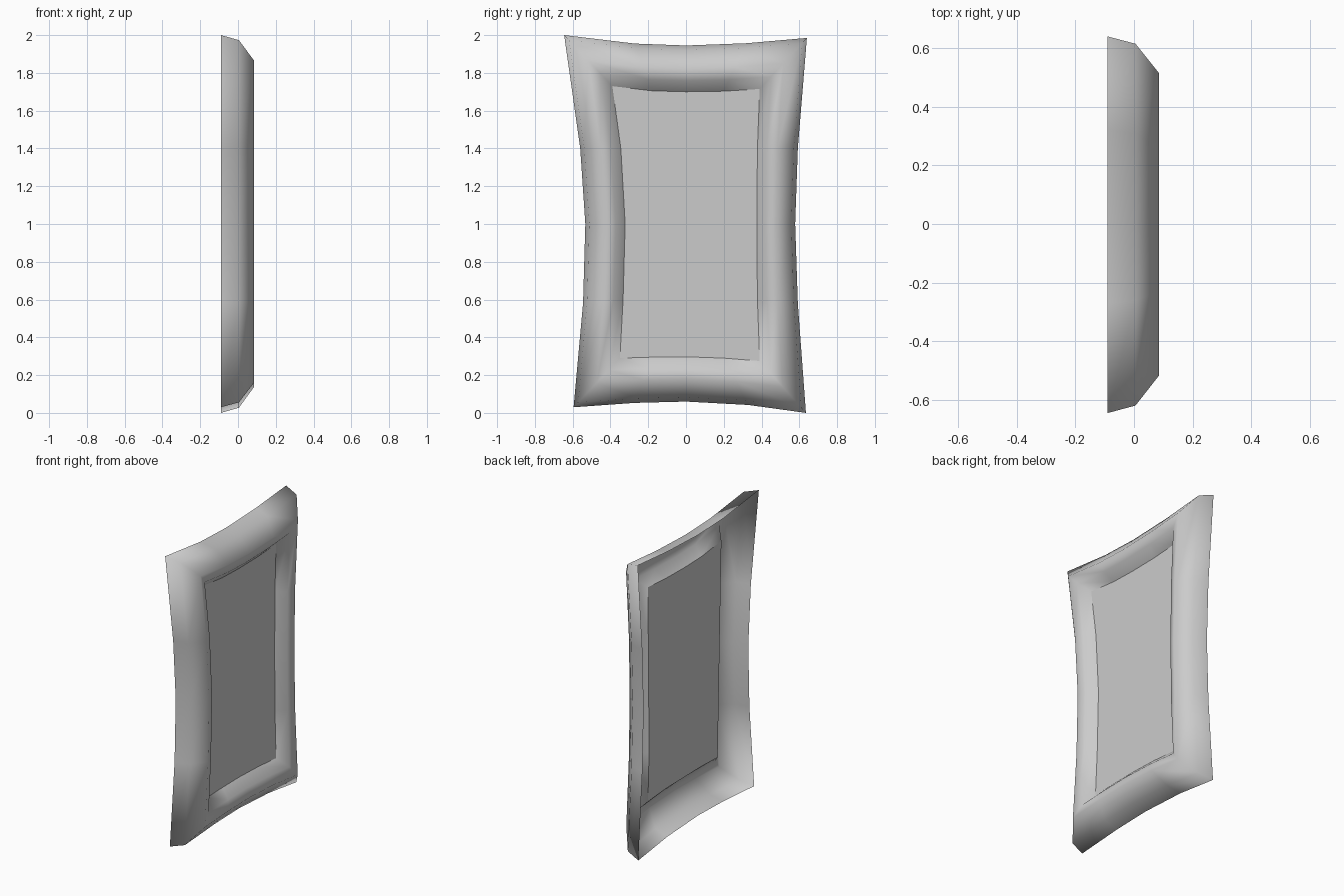
import bpy, bmesh

if "Cube" in bpy.data.objects:
    bpy.data.objects.remove(bpy.data.objects["Cube"])

# (y, z) outlines, clockwise seen from +x: top, right, bottom, left
outer = [(-.645, 2.0), (-.27, 1.955), (0, 1.945), (.32, 1.957),
         (.64, 1.985), (.592, 1.4), (.578, 1.0), (.592, .58),
         (.635, 0.0), (.33, .042), (0, .06), (-.27, .053),
         (-.595, .03), (-.545, .58), (-.533, 1.0), (-.56, 1.4)]
inner = [(-.39, 1.73), (-.18, 1.705), (0, 1.70), (.2, 1.703),
         (.39, 1.715), (.378, 1.4), (.375, 1.0), (.378, .6),
         (.39, .275), (.2, .29), (0, .297), (-.18, .295),
         (-.35, .29), (-.333, .6), (-.322, 1.0), (-.345, 1.4)]

# frame profile: blend from outer to inner outline, and depth x
profile = [(0, -.09), (.1, .005), (.5, .085), (.76, .068), (1, .01)]

bm = bmesh.new()
rings = []
for t, x in profile:
    rings.append([bm.verts.new((x, a[0] + (b[0] - a[0]) * t, a[1] + (b[1] - a[1]) * t))
                  for a, b in zip(outer, inner)])

# rolled frame
n = len(outer)
for r0, r1 in zip(rings, rings[1:]):
    for i in range(n):
        j = (i + 1) % n
        bm.faces.new((r0[i], r1[i], r1[j], r0[j])).smooth = True

# flat recessed panel with a crisp border
panel = bm.faces.new(rings[-1])
for e in panel.edges:
    e.smooth = False
bmesh.ops.triangulate(bm, faces=[panel])
bmesh.ops.recalc_face_normals(bm, faces=bm.faces)
# open shell: make the front side face +x
if sum(f.normal.x * f.calc_area() for f in bm.faces) < 0:
    bmesh.ops.reverse_faces(bm, faces=bm.faces)

mesh = bpy.data.meshes.new("framed_panel")
bm.to_mesh(mesh)
bm.free()
bpy.context.collection.objects.link(bpy.data.objects.new("framed_panel", mesh))
